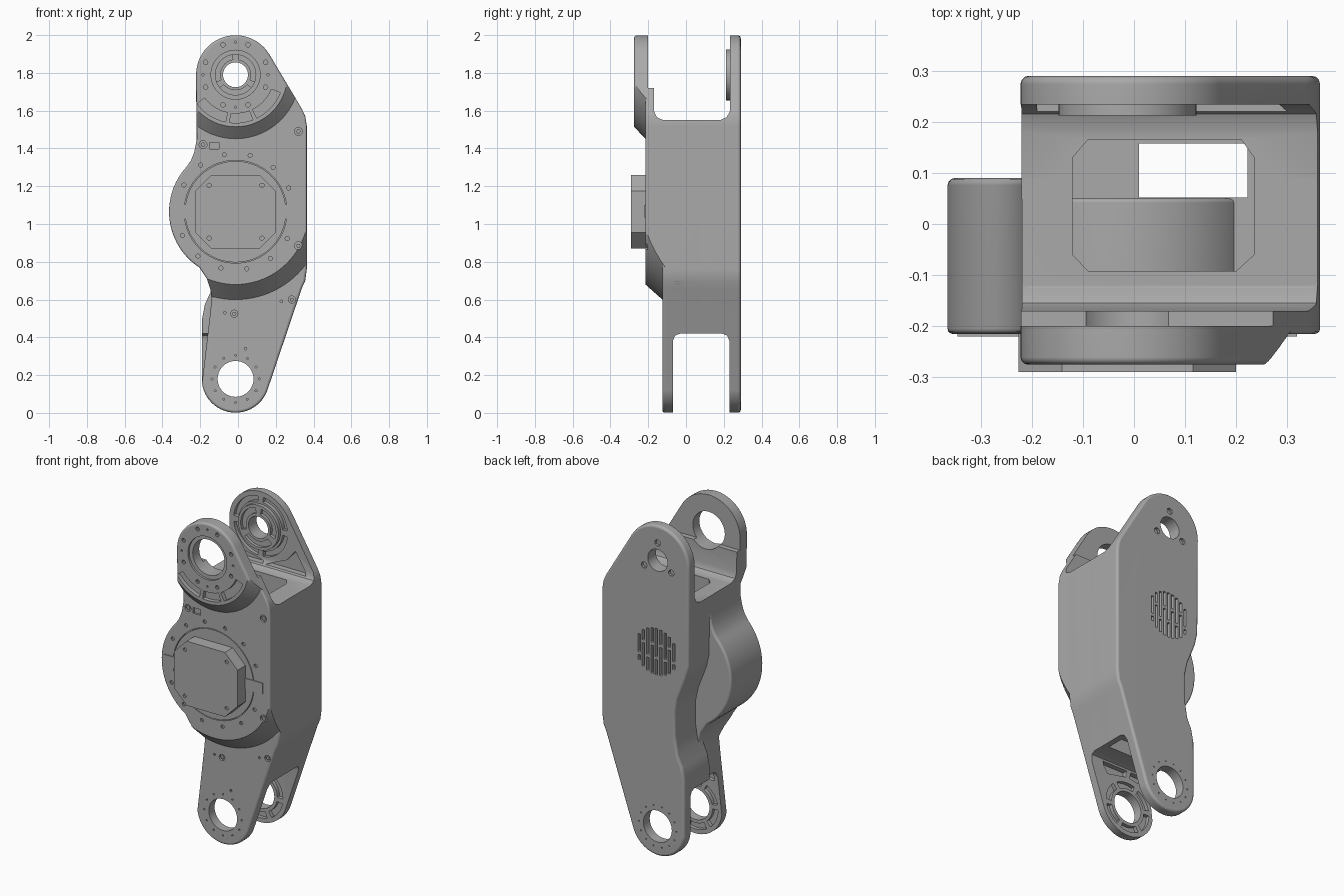
import bpy, bmesh, math

if "Cube" in bpy.data.objects:
    bpy.data.objects.remove(bpy.data.objects["Cube"], do_unlink=True)

grey = bpy.data.materials.new("machined grey")
grey.use_nodes = True
COLOUR = (0.4, 0.4, 0.4, 1)
grey.diffuse_color = COLOUR
grey.node_tree.nodes["Principled BSDF"].inputs["Base Color"].default_value = COLOUR

TOP, MOTOR, LOW = (-0.013, 1.79), (-0.013, 1.065), (-0.013, 0.18)
AXES = {"x": lambda u, v, t: (t, u, v),
        "y": lambda u, v, t: (u, t, v),
        "z": lambda u, v, t: (u, v, t)}


def arc(c, r, a0, a1, n=24):
    """Points on an arc, angles in degrees."""
    angles = [math.radians(a0 + (a1 - a0) * i / n) for i in range(n + 1)]
    return [(c[0] + r * math.cos(a), c[1] + r * math.sin(a)) for a in angles]


def circle(c, r, n=40):
    return arc(c, r, 0, 360, n)[:-1]


def segment(c, r0, r1, a0, a1, n=12):
    return arc(c, r1, a0, a1, n) + arc(c, r0, a1, a0, n)


def rect(x0, x1, z0, z1):
    return [(x0, z0), (x1, z0), (x1, z1), (x0, z1)]


def bolt_circle(c, r, count, size, start=0):
    return [circle(p, size, 10) for p in arc(c, r, start, start + 360, count)[:-1]]


def prism(name, loops, a, b, axis="y", ends=None, bevel=0):
    """Extrude closed loops along an axis; ends gives other loops at b."""
    bm, place = bmesh.new(), AXES[axis]
    for loop, end in zip(loops, ends or loops):
        v0 = [bm.verts.new(place(u, v, a)) for u, v in loop]
        v1 = [bm.verts.new(place(u, v, b)) for u, v in end]
        bm.faces.new(v0)
        bm.faces.new(v1)
        for i in range(len(v0)):
            j = (i + 1) % len(v0)
            bm.faces.new((v0[i], v0[j], v1[j], v1[i]))
    bmesh.ops.recalc_face_normals(bm, faces=bm.faces)
    mesh = bpy.data.meshes.new(name)
    bm.to_mesh(mesh)
    bm.free()
    mesh.materials.append(grey)
    ob = bpy.data.objects.new(name, mesh)
    bpy.context.collection.objects.link(ob)
    if bevel:
        mod = ob.modifiers.new("rounding", "BEVEL")
        mod.width, mod.segments = bevel, 3
        mod.limit_method, mod.angle_limit = "ANGLE", math.radians(50)
        apply(ob, mod)
    return ob


def apply(ob, mod):
    bpy.context.view_layer.objects.active = ob
    bpy.ops.object.modifier_apply(modifier=mod.name)


def area(mesh):
    return sum(p.area for p in mesh.polygons)


def cut(target, *cutters, operation="DIFFERENCE"):
    """Boolean with each cutter; a collapsed result is undone and retried."""
    for cutter in cutters:
        for solver in ("EXACT", "MANIFOLD"):
            backup = target.data.copy()
            mod = target.modifiers.new("cut", "BOOLEAN")
            mod.object, mod.operation, mod.solver = cutter, operation, solver
            apply(target, mod)
            if area(target.data) > 0.1 * area(backup):
                break
            target.data = backup


# Side outlines of the front and back shells
right_edge = [(0.338, 0.66), (0.356, 0.7), (0.364, 0.76), (0.364, 1.52), (0.356, 1.57), (0.338, 1.61)]
top_arc = arc(TOP, 0.209, 31, 180)
low_arc = arc(LOW, 0.179, 187, 340)
front_outline = (top_arc + [(-0.218, 1.45), (-0.232, 1.38), (-0.25, 1.335)]
                 + arc(MOTOR, 0.352, 137, 237)
                 + [(-0.165, 0.71), (-0.145, 0.65), (-0.14, 0.6), (-0.148, 0.52)]
                 + low_arc + right_edge)
back_outline = (top_arc + [(-0.218, 1.2), (-0.2, 1.12), (-0.145, 0.98), (-0.128, 0.9),
                           (-0.128, 0.75), (-0.145, 0.64), (-0.175, 0.575), (-0.19, 0.5)]
                + low_arc + right_edge)

# Shared cutters: fork gaps, inner hollow, joint bores
top_gap = prism("top_gap", [[(-0.2, 2.2), (-0.2, 1.72), (-0.17, 1.72), (-0.17, 1.6), (-0.155, 1.565),
                             (-0.12, 1.55), (0.18, 1.55), (0.215, 1.565), (0.234, 1.6), (0.234, 2.2)]],
                -1, 1, "x")
low_gap = prism("low_gap", [[(-0.07, -0.2), (-0.07, 0.38), (-0.057, 0.41), (-0.03, 0.42),
                             (0.19, 0.42), (0.218, 0.41), (0.23, 0.38), (0.23, -0.2)]], -1, 1, "x")
hollow = prism("hollow", [[(-0.12, -0.06), (-0.09, -0.092), (0.2, -0.092), (0.235, -0.06),
                           (0.235, 0.13), (0.21, 0.165), (-0.09, 0.165), (-0.12, 0.13)]], 1.22, 1.7, "z")
shaft = prism("shaft", [rect(0.01, 0.222, 0.052, 0.158)], 0.3, 1.5, "z")
low_bore = prism("low_bore", [circle(LOW, 0.095)], -1, 1)
low_pockets = prism("low_pockets",
                    [segment(LOW, 0.115, 0.152, a, a + 48) for a in range(0, 360, 60)]
                    + [[(-0.14, 0.35), (-0.03, 0.365), (-0.03, 0.4), (-0.135, 0.4)],
                       [(0, 0.365), (0.13, 0.34), (0.17, 0.4), (0, 0.4)]], -0.092, 0.252)
cutters = [top_gap, low_gap, hollow, shaft, low_bore, low_pockets]


def helper(*args, **kw):
    ob = prism(*args, **kw)
    cutters.append(ob)
    return ob


# Lower front shell with the lower fork arm
front_body = prism("front_body", [front_outline], -0.125, 0.09, bevel=0.014)
low_screws = [(0.285, 0.6), (-0.02, 0.525)]
low_holes = helper("low_holes", bolt_circle(LOW, 0.125, 12, 0.005)
                   + [circle(p, 0.019, 16) for p in low_screws]
                   + [circle(p, 0.007, 10) for p in ((-0.07, 0.53), (0.23, 0.59), (0.04, 0.34))],
                   -0.2, -0.113)
cut(front_body, top_gap, low_gap, hollow, shaft, low_bore, low_pockets, low_holes)


# Raised front layer with a sloped lower edge around the motor
def apron(r):
    return arc(MOTOR, r, 180, 360, 48) + [(MOTOR[0] + r, 2.4), (MOTOR[0] - r, 2.4)]


front_raise = prism("front_raise", [front_outline], -0.215, 0.05, bevel=0.01)
slope = helper("slope", [apron(0.345)], -0.26, 0.06, ends=[apron(0.63)])
cut(front_raise, slope, operation="INTERSECT")
high_screws = [(0.32, 1.49), (0.32, 0.885), (-0.185, 1.42)]
face_holes = helper("face_holes", bolt_circle(MOTOR, 0.308, 14, 0.011, 24)
                    + [segment(MOTOR, 0.268, 0.272, a, a + 164, 40) for a in (8, 188)]
                    + [circle(p, 0.021, 16) for p in high_screws]
                    + [rect(-0.15, -0.1, 1.398, 1.432)], -0.3, -0.203)
top_bore = helper("top_bore", [circle(TOP, 0.107)], -0.5, 0)
cut(front_raise, top_gap, hollow, shaft, face_holes, top_bore)

# Upper front lug with pockets and bolt holes
front_lug = prism("front_lug", [front_outline], -0.275, -0.12, bevel=0.014)
lug_cone = helper("lug_cone", [circle(TOP, 0.27, 64)], -0.28, -0.11, ends=[circle(TOP, 0.45, 64)])
cut(front_lug, lug_cone, operation="INTERSECT")
lug_pockets = helper("lug_pockets", [segment(TOP, 0.205, 0.255, a, b)
                                     for a, b in ((217, 258), (263, 291), (296, 338))], -0.4, -0.25)
lug_holes = helper("lug_holes", bolt_circle(TOP, 0.172, 8, 0.012, 22.5)
                   + bolt_circle(TOP, 0.172, 4, 0.006, 90), -0.4, -0.255)
counterbore = helper("counterbore", [circle(TOP, 0.13)], -0.4, -0.262)
cut(front_lug, top_gap, top_bore, lug_pockets, lug_holes, counterbore)

# Back shell: full-height plate, vent slots and screw holes
back_body = prism("back_body", [back_outline], 0.036, 0.29, bevel=0.016)
slots = []
for i in range(-4, 5):
    x = -0.005 + i * 0.029
    half = math.sqrt(0.14 ** 2 - (i * 0.029) ** 2)
    split = 1.235 + (0.04 if i % 2 else -0.04)
    slots += [rect(x - 0.008, x + 0.008, 1.235 - half, split - 0.009),
              rect(x - 0.008, x + 0.008, split + 0.009, 1.235 + half)]
vents = helper("vents", slots, 0.268, 0.4)
plate_holes = helper("plate_holes", bolt_circle(TOP, 0.105, 3, 0.019, 90)
                     + bolt_circle(LOW, 0.125, 14, 0.004), 0.272, 0.4)
plate_bore = helper("plate_bore", [circle(TOP, 0.066)], 0.1, 0.5)
plate_pockets = helper("plate_pockets", [segment(TOP, 0.148, 0.18, a, a + 78) for a in (6, 96, 186, 276)]
                       + [[(-0.19, 1.575), (0.01, 1.575), (0.01, 1.59), (-0.19, 1.63)],
                          [(0.03, 1.575), (0.3, 1.575), (0.22, 1.7), (0.16, 1.63)]], 0.15, 0.256)
cut(back_body, top_gap, low_gap, hollow, shaft, low_bore, plate_bore,
    vents, plate_holes, low_pockets, plate_pockets)

# Hub ring inside the upper back plate
back_hub = prism("back_hub", [circle(TOP, 0.135)], 0.212, 0.24)
hub_grooves = helper("hub_grooves", [segment(TOP, 0.082, 0.118, a, a + 100) for a in (100, 220, 340)],
                     0.1, 0.23)
cut(back_hub, plate_bore, hub_grooves)

# Motor drum seen inside the hollow
prism("motor_drum", [circle(MOTOR, 0.26, 64)], -0.1, 0.05, bevel=0.008)

# Motor cover with chamfered corners
mx, mz = MOTOR
w, h, k = 0.213, 0.195, 0.085
cover = [(mx + sx * (w - a), mz + sz * (h - b)) for sx, sz, a, b in
         ((1, 1, k, 0), (-1, 1, k, 0), (-1, 1, 0, k), (-1, -1, 0, k),
          (-1, -1, k, 0), (1, -1, k, 0), (1, -1, 0, k), (1, 1, 0, k))]
motor_cover = prism("motor_cover", [cover], -0.29, -0.2)
cover_points = [(mx + sx * 0.14, mz + sz * 0.14) for sx in (-1, 1) for sz in (-1, 1)]
cover_holes = helper("cover_holes", [circle(p, 0.011, 12) for p in cover_points], -0.4, -0.28)
cut(motor_cover, cover_holes)

# Side tabs of the motor cover
for name, side in (("left_tab", 1), ("right_tab", -1)):
    lo, hi = sorted((mx + side * 0.2, mx + side * 0.332))
    prism(name, [rect(lo, hi, 1.035, 1.1)], -0.22, -0.2)

# Screw heads
prism("upper_screws", [circle(p, 0.012, 6) for p in high_screws], -0.212, -0.19)
prism("lower_screws", [circle(p, 0.011, 6) for p in low_screws], -0.122, -0.1)

# Remove cutters and shade
for ob in cutters:
    bpy.data.objects.remove(ob, do_unlink=True)
bpy.ops.object.select_all(action="DESELECT")
parts = [ob for ob in bpy.context.collection.objects if ob.type == "MESH"]
for ob in parts:
    ob.select_set(True)
    bpy.context.view_layer.objects.active = ob
bpy.ops.object.shade_smooth_by_angle(angle=math.radians(32))
for ob in parts:
    ob.modifiers.new("flat faces", "WEIGHTED_NORMAL").keep_sharp = True
